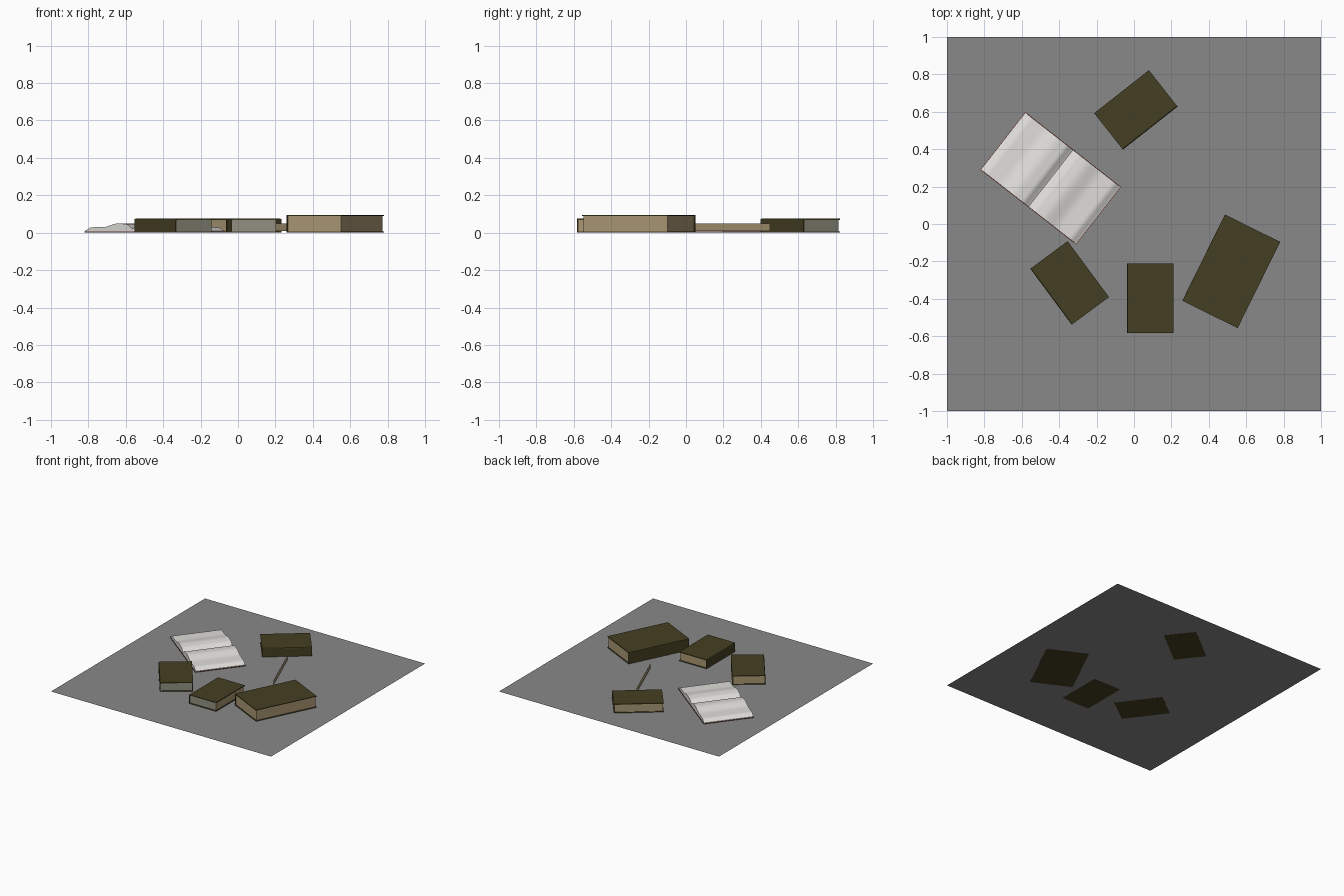
import bpy, bmesh, math
from mathutils import Matrix, Vector

if "Cube" in bpy.data.objects:
    bpy.data.objects.remove(bpy.data.objects["Cube"])


def mat(name, r, g, b):
    m = bpy.data.materials.new(name)
    m.diffuse_color = (r, g, b, 1)
    m.use_nodes = True
    m.node_tree.nodes["Principled BSDF"].inputs["Base Color"].default_value = m.diffuse_color
    return m


GROUND = mat("floor_grey", 0.25, 0.25, 0.25)
COVER = mat("cover_olive", 0.058, 0.049, 0.016)
TAN = mat("page_tan", 0.40, 0.31, 0.17)
GREY = mat("page_end_grey", 0.29, 0.28, 0.22)
WHITE = mat("paper_white", 0.75, 0.73, 0.70)
RED = mat("open_cover_red", 0.12, 0.03, 0.02)


def make(name, verts, faces, mats, loc=(0, 0, 0), rot=0.0):
    me = bpy.data.meshes.new(name)
    me.from_pydata(verts, [], faces)
    for m in mats:
        me.materials.append(m)
    ob = bpy.data.objects.new(name, me)
    ob.location = loc
    ob.rotation_euler = (0, 0, math.radians(rot))
    bpy.context.collection.objects.link(ob)
    return ob


def extrude_profile(name, prof, length, mats, loc, rot):
    """Closed x-z profile extruded along y, centred."""
    n = len(prof)
    verts = [(x, y, z) for y in (-length / 2, length / 2) for x, z in prof]
    faces = [tuple(range(n)), tuple(range(2 * n - 1, n - 1, -1))]
    faces += [(i, i + n, (i + 1) % n + n, (i + 1) % n) for i in range(n)]
    ob = make(name, verts, faces, mats, loc, rot)
    bm = bmesh.new()
    bm.from_mesh(ob.data)
    bmesh.ops.recalc_face_normals(bm, faces=bm.faces)
    bm.to_mesh(ob.data)
    bm.free()
    return ob


def closed_book(name, x, y, rot, w, l, h, end_mat, round_r):
    t, gap = 0.006, 0.006
    a, b = -w / 2, w / 2
    r = round_r
    # C-shaped cover with the spine on -x, softened at its edges
    outer = [(b, 0), (a, 0), (a, h - r), (a + r * 0.3, h - r * 0.3), (a + r, h), (b, h)]
    inner = [(b, h - t), (a + t + r * 0.5, h - t), (a + t, h - t - r * 0.5), (a + t, t), (b, t)]
    extrude_profile(name + "_cover", outer + inner, l, [COVER], (x, y, 0), rot)
    # page block, front end may have its own colour
    p, q = a + t, b - gap
    block = [(p, t), (q, t), (q, h - t), (p, h - t)]
    ob = extrude_profile(name + "_pages", block, l - 2 * gap, [TAN, end_mat], (x, y, 0), rot)
    for f in ob.data.polygons:
        if f.normal.y < -0.9:
            f.material_index = 1


# ground sheet
make("ground_sheet", [(-1, -1, 0.001), (1, -1, 0.001), (1, 1, 0.001), (-1, 1, 0.001)],
     [(0, 1, 2, 3)], [GROUND])

# closed books
closed_book("large_book", 0.52, -0.253, -26.3, 0.33, 0.514, 0.095, TAN, 0.002)
closed_book("straight_book", 0.086, -0.398, 0, 0.248, 0.372, 0.075, GREY, 0.008)
closed_book("left_book", -0.344, -0.315, 36.5, 0.248, 0.372, 0.075, GREY, 0.008)
closed_book("back_book", 0.01, 0.61, 128.2, 0.248, 0.372, 0.075, GREY, 0.008)

# loose upright strip of paper
make("paper_strip", [(0.30, 0.035, 0.01), (0.135, 0.45, 0.01),
                     (0.135, 0.45, 0.048), (0.30, 0.035, 0.048)], [(0, 1, 2, 3)], [TAN])

# open book: wavy pages mirrored about the gutter, on a thin cover
half = 0.322
keys = [(0, 0.010), (0.12, 0.029), (0.38, 0.030), (0.70, 0.050), (0.87, 0.046), (1, 0.022)]


def wave(u):
    for (u0, z0), (u1, z1) in zip(keys, keys[1:]):
        if u <= u1:
            s = (u - u0) / (u1 - u0)
            return z0 + (z1 - z0) * s * s * (3 - 2 * s)
    return keys[-1][1]


N = 24
left = [(-half + half * i / N, wave(i / N)) for i in range(N + 1)]
right = [(-x, z) for x, z in reversed(left[:-1])]
pages = extrude_profile("open_pages", left + right + [(half, 0.006), (-half, 0.006)],
                        0.386, [WHITE], (-0.445, 0.244, 0), -38)
cov = [(-half - 0.003, 0.002), (half + 0.003, 0.002), (half + 0.003, 0.006), (-half - 0.003, 0.006)]
extrude_profile("open_cover", cov, 0.392, [RED], (-0.445, 0.244, 0), -38)

bpy.ops.object.select_all(action='DESELECT')
pages.select_set(True)
bpy.context.view_layer.objects.active = pages
bpy.ops.object.shade_smooth_by_angle(angle=math.radians(35))
